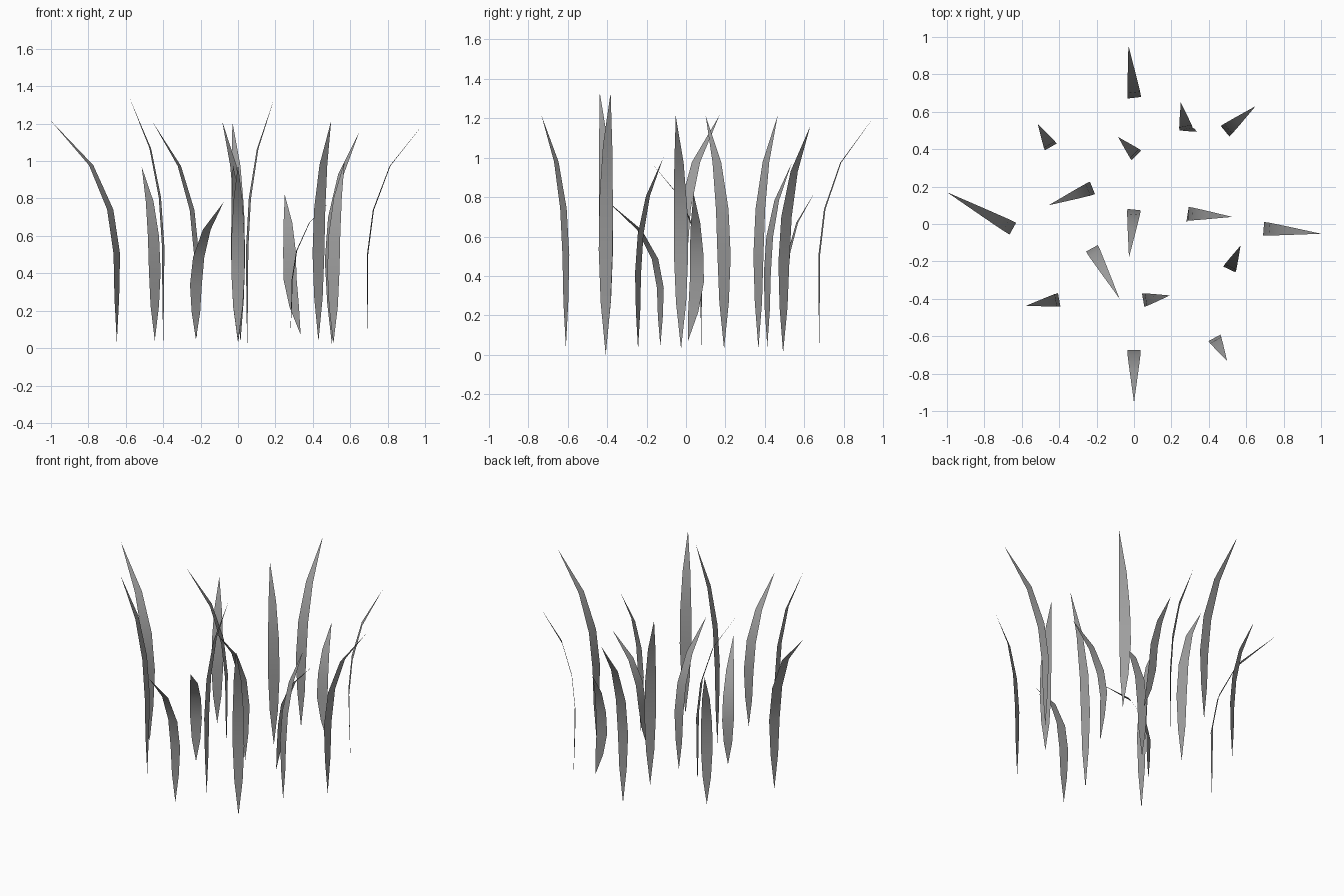
import bpy, bmesh
from mathutils import Vector

cube = bpy.data.objects.get("Cube")
if cube:
    bpy.data.objects.remove(cube, do_unlink=True)

# One matte grey for every blade
grey = bpy.data.materials.new("blade_grey")
grey.use_nodes = True
colour = (0.34, 0.34, 0.34, 1)
grey.diffuse_color = colour
grey.node_tree.nodes["Principled BSDF"].inputs["Base Color"].default_value = colour

WIDTH = 0.072
TAPER = (0, 0.72, 1, 0.95, 0.66, 0)      # relative width, root to tip
BEND = (0, 0, 0, 0.1, 0.39, 1)           # how far each row leans to the tip
LEAN = (0, 0.6, 1, 1, 1, 1)              # root to stem drift


def blade(name, root, tip, stem=None):
    """Flat curved leaf: upright stem, pointed root, tip arching outwards."""
    root, tip = Vector(root), Vector(tip)
    stem = Vector(stem) if stem else root.xy
    out = tip.xy - stem
    side = Vector((-out.y, out.x, 0)).normalized() * WIDTH / 2
    bm = bmesh.new()
    rows = []
    for i, (w, b, l) in enumerate(zip(TAPER, BEND, LEAN)):
        p = root.xy.lerp(stem, l) + out * b
        c = Vector((p.x, p.y, root.z + (tip.z - root.z) * i / 5))
        offsets = (-w, w) if w else (0,)
        rows.append([bm.verts.new(c + side * k) for k in offsets])
    for low, high in zip(rows, rows[1:]):
        bm.faces.new(low + high[::-1])
    for f in bm.faces:
        f.smooth = True
    mesh = bpy.data.meshes.new(name)
    bm.to_mesh(mesh)
    bm.free()
    mesh.materials.append(grey)
    obj = bpy.data.objects.new(name, mesh)
    bpy.context.collection.objects.link(obj)


# Back of the clump
blade("back_blade", (0.002, 0.675, 0.03), (-0.03, 0.955, 1.21))
blade("back_left_short_blade", (0.335, 0.493, 0.07), (0.25, 0.65, 0.82), (0.278, 0.508))
blade("back_left_blade", (0.503, 0.492, 0.01), (0.65, 0.63, 1.16), (0.487, 0.496))
blade("back_right_blade", (-0.445, 0.412, 0.04), (-0.515, 0.535, 0.97))
blade("inner_back_blade", (0.013, 0.367, 0.03), (-0.085, 0.465, 1.215))

# Middle of the clump
blade("inner_right_blade", (-0.222, 0.193, 0.03), (-0.457, 0.1, 1.21))
blade("far_right_blade", (-0.648, -0.025, 0.03), (-1, 0.17, 1.215))
blade("centre_blade", (0, 0.077, 0.03), (-0.027, -0.18, 0.98))
blade("inner_left_short_blade", (0.28, 0.01, 0.07), (0.525, 0.038, 0.82), (0.29, 0.055))
blade("far_left_blade", (0.693, -0.025, 0.03), (1, -0.052, 1.21))
blade("left_blade", (0.51, -0.243, 0.025), (0.57, -0.115, 1.0))

# Front of the clump
blade("inner_front_short_blade", (-0.225, -0.13, 0.045), (-0.077, -0.4, 0.78))
blade("front_right_tall_blade", (-0.4, -0.405, 0.02), (-0.577, -0.437, 1.33))
blade("front_tall_blade", (0.049, -0.407, 0), (0.192, -0.382, 1.33))
blade("front_left_blade", (0.43, -0.609, 0.035), (0.498, -0.733, 1.215))
blade("front_blade", (0, -0.674, 0.035), (0, -0.955, 0.98))
